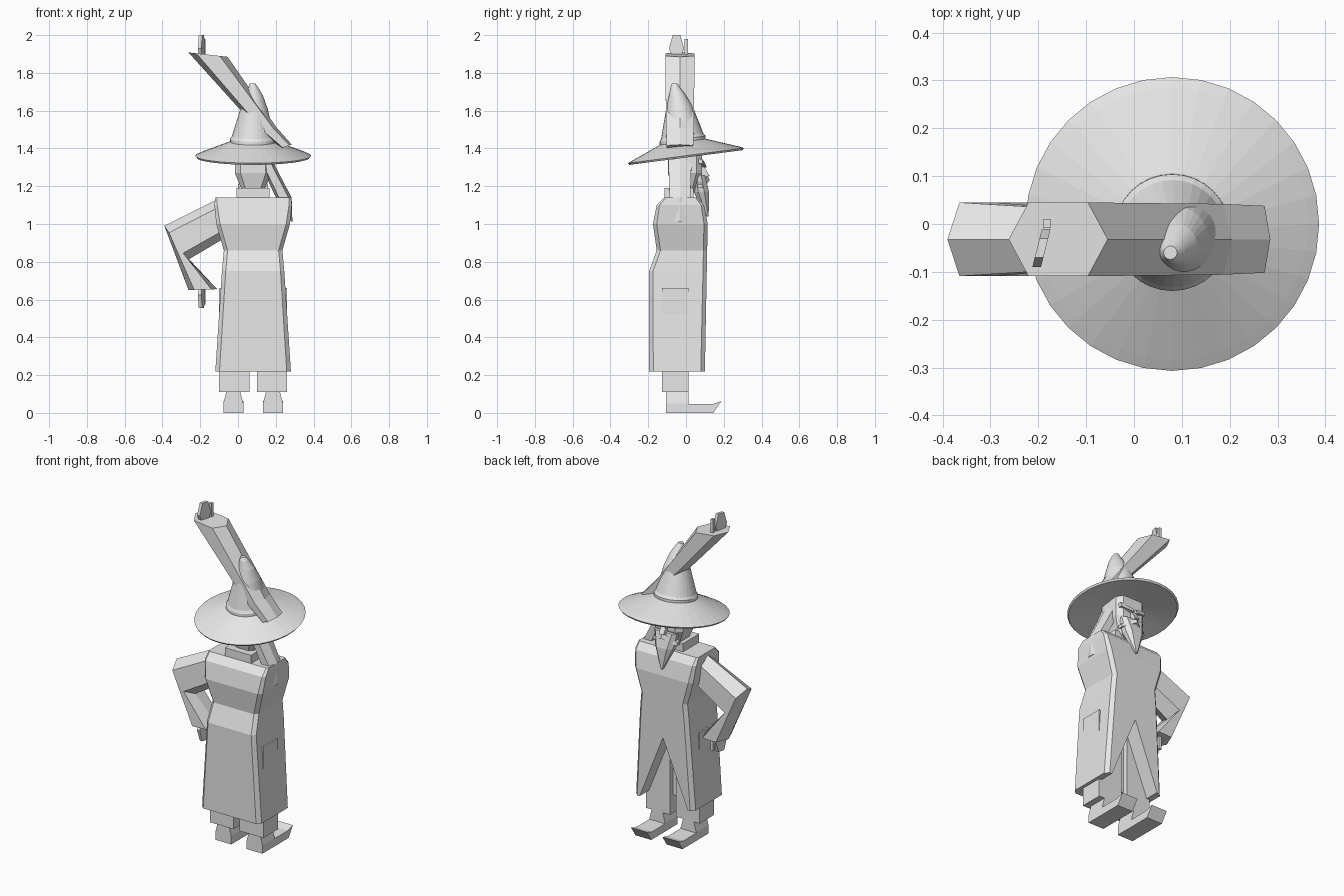
import bpy
import bmesh
import math

cube = bpy.data.objects.get("Cube")
if cube:
    bpy.data.objects.remove(cube, do_unlink=True)

CX = 0.08  # centre line of the figure

grey = bpy.data.materials.new("plain grey")
grey.use_nodes = True
grey.diffuse_color = (0.8, 0.8, 0.8, 1)
grey.node_tree.nodes["Principled BSDF"].inputs["Base Color"].default_value = (0.8, 0.8, 0.8, 1)


def loft(name, rings):
    """Skin a closed solid through rings holding the same number of points."""
    bm = bmesh.new()
    loops = [[bm.verts.new(p) for p in ring] for ring in rings]
    n = len(loops[0])
    for low, high in zip(loops, loops[1:]):
        for i in range(n):
            j = (i + 1) % n
            bm.faces.new((low[i], low[j], high[j], high[i]))
    bm.faces.new(loops[0][::-1])
    bm.faces.new(loops[-1])
    bmesh.ops.recalc_face_normals(bm, faces=bm.faces)
    mesh = bpy.data.meshes.new(name)
    bm.to_mesh(mesh)
    bm.free()
    mesh.materials.append(grey)
    obj = bpy.data.objects.new(name, mesh)
    bpy.context.collection.objects.link(obj)
    return obj


def block(z, x0, x1, y0, y1, c=0.0):
    """Rectangular ring with chamfered corners."""
    if c == 0:
        return [(x0, y0, z), (x1, y0, z), (x1, y1, z), (x0, y1, z)]
    return [(x0 + c, y0, z), (x1 - c, y0, z), (x1, y0 + c, z), (x1, y1 - c, z),
            (x1 - c, y1, z), (x0 + c, y1, z), (x0, y1 - c, z), (x0, y0 + c, z)]


def box(name, x0, x1, y0, y1, z0, z1):
    return loft(name, [block(z0, x0, x1, y0, y1), block(z1, x0, x1, y0, y1)])


def extrude_x(name, profile, x0, x1):
    return loft(name, [[(x, y, z) for y, z in profile] for x in (x0, x1)])


def circle(x, y, z, r, tilt=0.0, n=32):
    return [(x + r * math.cos(a), y + r * math.sin(a), z + tilt * r * math.sin(a))
            for a in (2 * math.pi * i / n for i in range(n))]


def sleeve(name, sections):
    """Hexagonal sleeve; each section is two (x, z) edge points and a half depth."""
    rings = []
    for (ax, az), (bx, bz), h in sections:
        def at(t, y):
            return (ax + (bx - ax) * t, y, az + (bz - az) * t)
        mid = -0.032
        rings.append([at(0, mid), at(0.2, mid + h), at(0.8, mid + h),
                      at(1, mid), at(0.8, mid - h), at(0.2, mid - h)])
    return loft(name, rings)


# Robe, split open below the waist on its +y side
robe = loft("robe", [
    block(0.22, -0.12, 0.28, -0.195, 0.10, 0.022),
    block(0.75, -0.085, 0.245, -0.195, 0.11, 0.02),
    block(0.86, -0.075, 0.235, -0.155, 0.112, 0.02),
    block(1.00, -0.115, 0.275, -0.175, 0.115, 0.02),
    block(1.10, -0.125, 0.285, -0.155, 0.095, 0.015),
    block(1.14, -0.12, 0.28, -0.115, 0.06, 0.01)])
wedge = [(CX, 0.62), (CX - 0.21, 0.1), (CX + 0.21, 0.1)]
cutter = loft("slit_cutter", [[(x, y, z) for x, z in wedge] for y in (-0.02, 0.3)])
cutter.hide_render = True
cut = robe.modifiers.new("slit", "BOOLEAN")
cut.operation = "DIFFERENCE"
cut.solver = "EXACT"
cut.object = cutter
bpy.context.view_layer.objects.active = robe
bpy.ops.object.modifier_apply(modifier="slit")
bpy.data.objects.remove(cutter, do_unlink=True)

# Trousers and boots
for side, label in ((-1, "right"), (1, "left")):
    x = CX + side * 0.1
    box(label + "_trouser_leg", x - 0.08, x + 0.08, -0.128, 0.012, 0.11, 0.66)
    x = CX + side * 0.105
    loft(label + "_ankle", [
        block(0.0, x - 0.053, x + 0.053, -0.105, 0.012),
        block(0.05, x - 0.053, x + 0.053, -0.105, 0.012),
        block(0.115, x - 0.036, x + 0.036, -0.105, 0.012)])
    extrude_x(label + "_shoe", [(-0.1, 0.0), (0.145, 0.0), (0.187, 0.062),
                                (0.14, 0.047), (-0.1, 0.047)], x - 0.053, x + 0.053)

# Neck and head
box("neck", CX - 0.088, CX + 0.088, -0.115, 0.04, 1.10, 1.19)
loft("head", [
    block(1.17, CX - 0.055, CX + 0.055, -0.07, 0.05, 0.02),
    block(1.27, CX - 0.097, CX + 0.097, -0.095, 0.085, 0.03),
    block(1.40, CX - 0.095, CX + 0.095, -0.095, 0.085, 0.03)])

# Beard, moustache, nose and brows on the +y side
loft("beard", [
    block(1.04, CX - 0.006, CX + 0.006, 0.108, 0.12, 0.002),
    block(1.17, CX - 0.06, CX + 0.06, 0.04, 0.122, 0.025),
    block(1.26, CX - 0.075, CX + 0.075, 0.04, 0.1, 0.02)])
extrude_x("nose", [(0.08, 1.33), (0.125, 1.255), (0.08, 1.245)], CX - 0.016, CX + 0.016)
for side, label in ((-1, "right"), (1, "left")):
    def out(points, side=side):
        return [(CX + side * x, y, z) for x, y, z in points]
    loft(label + "_moustache", [
        out([(0.0, 0.08, 1.225), (0.0, 0.125, 1.23), (0.0, 0.115, 1.26), (0.0, 0.08, 1.26)]),
        out([(0.08, 0.06, 1.19), (0.08, 0.09, 1.19), (0.08, 0.085, 1.21), (0.08, 0.06, 1.21)])])
    loft(label + "_brow", [
        out([(0.01, 0.07, 1.30), (0.01, 0.11, 1.30), (0.01, 0.1, 1.325), (0.01, 0.07, 1.325)]),
        out([(0.085, 0.06, 1.32), (0.085, 0.09, 1.32), (0.085, 0.085, 1.345), (0.085, 0.06, 1.345)])])

# Wide tilted brim and bent pointed crown
T = 0.13
loft("hat_brim", [
    circle(CX, 0, 1.385, 0.10, T), circle(CX, 0, 1.352, 0.30, T),
    circle(CX, 0, 1.362, 0.307, T), circle(CX, 0, 1.372, 0.285, T),
    circle(CX, -0.015, 1.435, 0.122, T)])
loft("hat_crown", [
    circle(CX, -0.017, 1.41, 0.122, T), circle(CX, -0.018, 1.45, 0.122, T),
    circle(CX, -0.02, 1.465, 0.112, T), circle(CX + 0.005, -0.035, 1.61, 0.072, T),
    circle(CX + 0.007, -0.045, 1.68, 0.045), circle(CX + 0.001, -0.057, 1.725, 0.025),
    circle(CX - 0.004, -0.06, 1.745, 0.014)])

# Lowered arm with the bent elbow
sleeve("right_arm", [
    ((-0.09, 1.14), (-0.08, 0.92), 0.06),
    ((-0.39, 0.99), (-0.265, 0.81), 0.077),
    ((-0.262, 0.65), (-0.11, 0.655), 0.077)])

# Raised arm, crossing over the hat
sleeve("left_upper_arm", [
    ((0.288, 1.01), (0.2, 1.06), 0.05),
    ((0.284, 1.14), (0.21, 1.12), 0.055),
    ((0.2, 1.30), (0.14, 1.27), 0.06),
    ((0.16, 1.39), (0.1, 1.37), 0.06)])
sleeve("left_forearm", [
    ((0.285, 1.42), (0.225, 1.40), 0.07),
    ((0.205, 1.51), (0.115, 1.49), 0.074),
    ((-0.055, 1.885), (-0.262, 1.908), 0.077)])

# Mitten hands with thumbs; up = 1 for the raised one, -1 for the lowered one
for label, z, up in (("left", 1.89, 1), ("right", 0.665, -1)):
    palm = [(-0.075, 0.0), (-0.09, 0.04), (-0.07, 0.11),
            (-0.03, 0.11), (-0.01, 0.04), (-0.025, 0.0)]
    loft(label + "_hand", [[(x + 0.25 * y, y, z + up * h) for y, h in palm]
                           for x in (-0.19, -0.172)])
    box(label + "_thumb", -0.19, -0.173, -0.008, 0.01,
        min(z, z + up * 0.09), max(z, z + up * 0.09))
